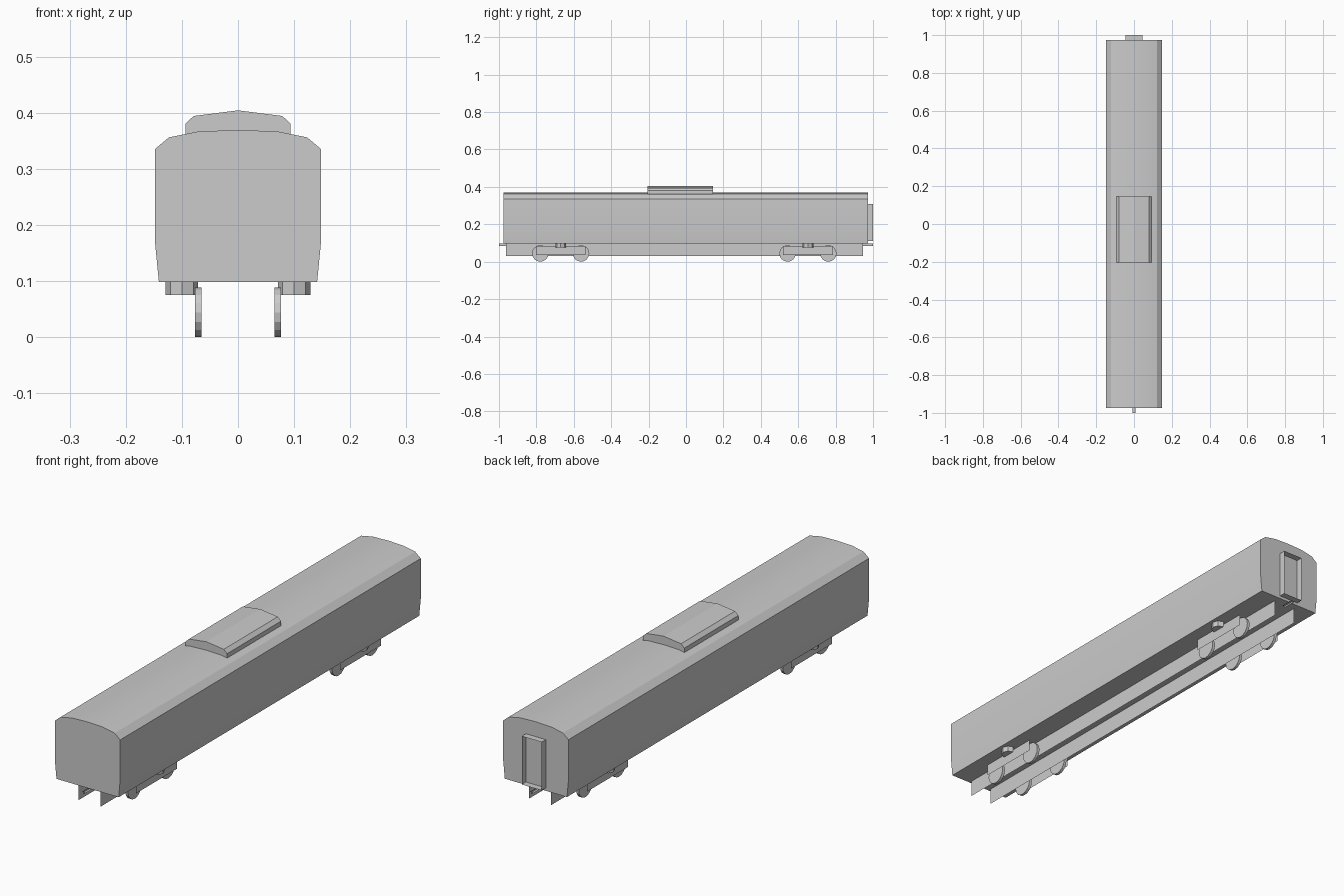
import bpy, math

if "Cube" in bpy.data.objects:
    bpy.data.objects.remove(bpy.data.objects["Cube"])


def make(name, verts, faces, smooth=False):
    mesh = bpy.data.meshes.new(name)
    mesh.from_pydata(verts, [], faces)
    mesh.update()
    obj = bpy.data.objects.new(name, mesh)
    bpy.context.collection.objects.link(obj)
    if smooth:
        bpy.ops.object.select_all(action='DESELECT')
        obj.select_set(True)
        bpy.context.view_layer.objects.active = obj
        bpy.ops.object.shade_smooth_by_angle(angle=math.radians(25))
    return obj


def extrude(name, profile, y0, y1, caps=True, smooth=False):
    """Sweep a closed counter-clockwise (x, z) profile along y."""
    n = len(profile)
    verts = [(x, y, z) for y in (y0, y1) for x, z in profile]
    faces = [(i, n + i, n + (i + 1) % n, (i + 1) % n) for i in range(n)]
    if caps:
        faces += [tuple(range(n)), tuple(range(2 * n - 1, n - 1, -1))]
    return make(name, verts, faces, smooth)


def side_sheet(name, x, y0, y1, z0, z1):
    return make(name, [(x, y0, z0), (x, y1, z0), (x, y1, z1), (x, y0, z1)], [(0, 1, 2, 3)])


def cylinder(name, sides, radius, depth, loc, rot=(0, 0, 0)):
    bpy.ops.mesh.primitive_cylinder_add(vertices=sides, radius=radius, depth=depth,
                                        location=loc, rotation=rot)
    bpy.context.object.name = name


def mirrored(half):
    return half + [(-x, z) for x, z in reversed(half) if x > 0]


# Carriage body with a shallow arched roof
extrude("carriage_body", mirrored([(0.141, 0.098), (0.148, 0.17), (0.148, 0.335),
                                   (0.123, 0.356), (0.07, 0.3665), (0, 0.369)]),
        -0.975, 0.973, smooth=True)

# Roof ventilation unit
extrude("roof_unit", mirrored([(0.094, 0.355), (0.094, 0.38), (0.079, 0.394), (0, 0.404)]),
        -0.205, 0.145)

# Open gangway hood on the rear end
extrude("gangway_hood", [(-0.045, 0.11), (0.045, 0.11), (0.045, 0.308), (-0.045, 0.308)],
        0.973, 1.0, caps=False)

# Underframe skirts
for s in (-1, 1):
    side_sheet("underframe_skirt", s * 0.05, -0.963, 0.946, 0.03, 0.098)

# Couplers made of crossed thin sheets
for y0, y1 in ((-1.0, -0.96), (0.945, 1.0)):
    side_sheet("coupler_web", 0, y0, y1, 0.083, 0.096)
    make("coupler_plate", [(-0.009, y0, 0.09), (0.009, y0, 0.09),
                           (0.009, y1, 0.09), (-0.009, y1, 0.09)], [(0, 1, 2, 3)])

# Bogies: side frames, suspension springs and wheels
for y in (-0.67, 0.652):
    for s in (-1, 1):
        side_sheet("bogie_side_frame", s * 0.1, y - 0.133, y + 0.133, 0.037, 0.085)
        cylinder("suspension_spring", 8, 0.029, 0.025, (s * 0.1, y, 0.0875))
        for dy in (-0.109, 0.109):
            cylinder("wheel", 16, 0.044, 0.012, (s * 0.071, y + dy, 0.044),
                     (0, math.pi / 2, 0))
